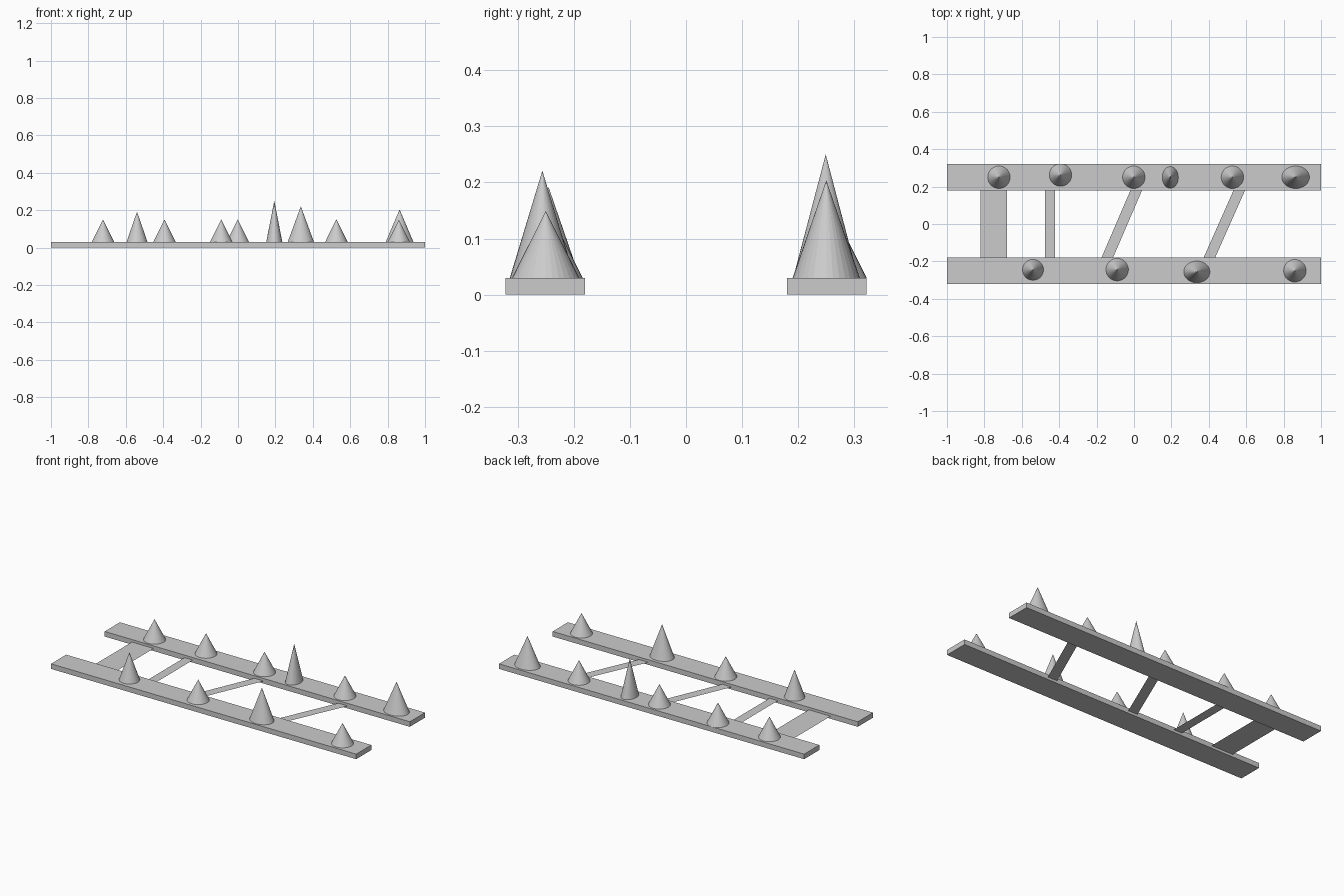
import bpy, bmesh

if "Cube" in bpy.data.objects:
    bpy.data.objects.remove(bpy.data.objects["Cube"])

RAIL_IN, RAIL_OUT, RAIL_H = 0.18, 0.322, 0.03


def new_object(name, bm):
    mesh = bpy.data.meshes.new(name)
    bm.to_mesh(mesh)
    bm.free()
    obj = bpy.data.objects.new(name, mesh)
    bpy.context.collection.objects.link(obj)
    return obj


def rail(name, side):
    bm = bmesh.new()
    bmesh.ops.create_cube(bm, size=1)
    bmesh.ops.scale(bm, verts=bm.verts, vec=(2, RAIL_OUT - RAIL_IN, RAIL_H))
    bmesh.ops.translate(bm, verts=bm.verts,
                        vec=(0, side * (RAIL_IN + RAIL_OUT) / 2, RAIL_H / 2))
    new_object(name, bm)


def rung(name, front_x, back_x, width):
    # thin flat strip spanning the gap at mid thickness
    bm = bmesh.new()
    w, z = width / 2, RAIL_H / 2
    corners = [(front_x - w, -RAIL_IN, z), (front_x + w, -RAIL_IN, z),
               (back_x + w, RAIL_IN, z), (back_x - w, RAIL_IN, z)]
    bm.faces.new([bm.verts.new(c) for c in corners])
    new_object(name, bm)


def spike(name, x, y, rx, ry, top):
    bm = bmesh.new()
    h = top - RAIL_H
    bmesh.ops.create_cone(bm, cap_ends=True, segments=32, radius1=1, radius2=0, depth=h)
    bmesh.ops.scale(bm, verts=bm.verts, vec=(rx, ry, 1))
    bmesh.ops.translate(bm, verts=bm.verts, vec=(x, y, RAIL_H + h / 2))
    new_object(name, bm)


# Two long side rails
rail("front_rail", -1)
rail("back_rail", 1)

# Cross strips: front x, back x, width
for i, r in enumerate([(-0.75, -0.75, 0.143), (-0.449, -0.449, 0.055),
                       (-0.143, 0.012, 0.062), (0.403, 0.563, 0.062)]):
    rung(f"cross_strip_{i + 1}", *r)

# Spikes: x, y, radius x, radius y, tip height
front = [(-0.54, -0.245, 0.056, 0.056, 0.192), (-0.09, -0.244, 0.06, 0.06, 0.15),
         (0.336, -0.256, 0.07, 0.058, 0.221), (0.86, -0.25, 0.06, 0.06, 0.149)]
back = [(-0.722, 0.25, 0.06, 0.06, 0.15), (-0.393, 0.262, 0.06, 0.06, 0.15),
        (-0.001, 0.25, 0.06, 0.06, 0.15), (0.194, 0.249, 0.043, 0.058, 0.25),
        (0.526, 0.25, 0.06, 0.06, 0.151), (0.864, 0.25, 0.074, 0.06, 0.204)]
for row, spikes in (("front", front), ("back", back)):
    for i, s in enumerate(spikes):
        spike(f"{row}_spike_{i + 1}", *s)
